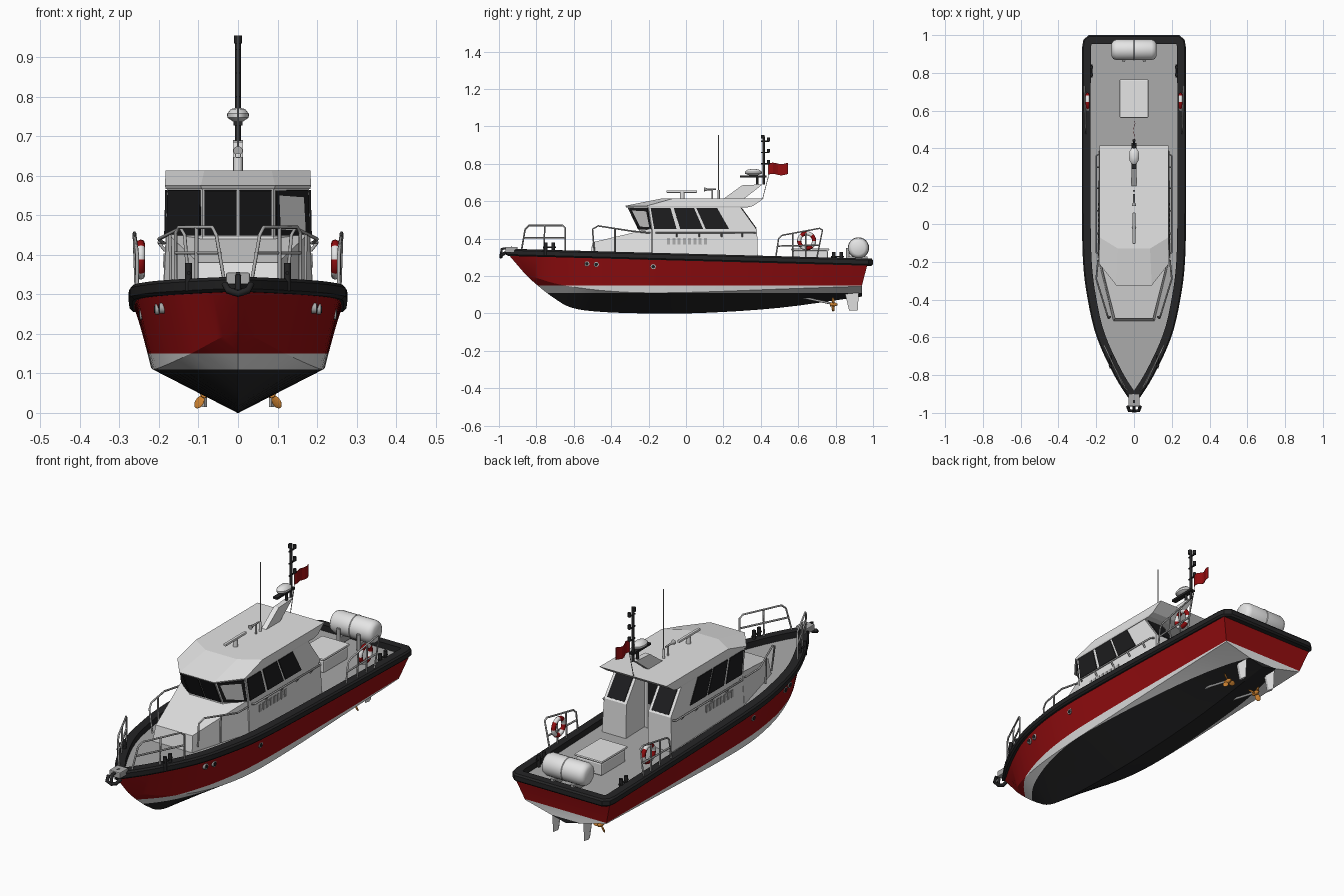
import bpy, bmesh, math
from mathutils import Vector, Matrix

if "Cube" in bpy.data.objects:
    bpy.data.objects.remove(bpy.data.objects["Cube"])


def material(name, r, g, b):
    m = bpy.data.materials.new(name)
    m.use_nodes = True
    m.diffuse_color = (r, g, b, 1)
    m.node_tree.nodes["Principled BSDF"].inputs["Base Color"].default_value = (r, g, b, 1)
    return m


RED = material("hull red", .3, .004, .005)
WHITE = material("white paint", .78, .78, .78)
BLACK = material("black rubber", .018, .018, .019)
DECK = material("deck grey", .4, .4, .4)
GLASS = material("dark glass", .012, .012, .013)
STEEL = material("steel", .4, .4, .4)
BRONZE = material("bronze", .6, .22, .03)


def finish(name, bm, mats, smooth=None):
    bmesh.ops.recalc_face_normals(bm, faces=bm.faces)
    me = bpy.data.meshes.new(name)
    bm.to_mesh(me)
    bm.free()
    ob = bpy.data.objects.new(name, me)
    bpy.context.collection.objects.link(ob)
    for m in mats:
        me.materials.append(m)
    if smooth:
        bpy.ops.object.select_all(action='DESELECT')
        ob.select_set(True)
        bpy.context.view_layer.objects.active = ob
        bpy.ops.object.shade_smooth_by_angle(angle=math.radians(smooth))
    return ob


def loft(name, rings, mat, smooth=None):
    """Skin closed rings of equal length and cap both ends."""
    bm = bmesh.new()
    rows = [[bm.verts.new(p) for p in ring] for ring in rings]
    n = len(rows[0])
    for a, b in zip(rows, rows[1:]):
        for i in range(n):
            j = (i + 1) % n
            bm.faces.new((a[i], a[j], b[j], b[i]))
    bm.faces.new(rows[0])
    bm.faces.new(rows[-1])
    return finish(name, bm, [mat], smooth)


def box(name, lo, hi, mat, bevel=0):
    (x, y, z), (X, Y, Z) = lo, hi
    ob = loft(name, [[(x, y, h), (X, y, h), (X, Y, h), (x, Y, h)] for h in (z, Z)], mat)
    if bevel:
        mod = ob.modifiers.new("soft edges", 'BEVEL')
        mod.width, mod.segments = bevel, 2
    return ob


def lathe(name, start, axis, profile, mat, sides=16):
    """Turn (distance, radius) pairs around an axis."""
    d = Vector(axis).normalized()
    q = d.to_track_quat('Z', 'Y')
    rings = []
    for h, r in profile:
        rings.append([Vector(start) + q @ Vector((r * math.cos(i * math.tau / sides),
                      r * math.sin(i * math.tau / sides), h)) for i in range(sides)])
    return loft(name, rings, mat, 40)


def rod(name, a, b, r, mat, sides=10):
    d = Vector(b) - Vector(a)
    return lathe(name, a, d, [(0, r), (d.length, r)], mat, sides)


def pipe(name, pts, r=.0045, mat=STEEL):
    cu = bpy.data.curves.new(name, 'CURVE')
    cu.dimensions, cu.bevel_depth, cu.bevel_resolution = '3D', r, 1
    cu.use_fill_caps = True
    sp = cu.splines.new('POLY')
    sp.points.add(len(pts) - 1)
    for p, co in zip(sp.points, pts):
        p.co = (*co, 1)
    ob = bpy.data.objects.new(name, cu)
    cu.materials.append(mat)
    bpy.context.collection.objects.link(ob)


def spline(pts, n=4):
    """Catmull-Rom curve through the points."""
    p = [Vector(v) for v in pts]
    p = [2 * p[0] - p[1]] + p + [2 * p[-1] - p[-2]]
    out = []
    for a, b, c, d in zip(p, p[1:], p[2:], p[3:]):
        for k in range(n):
            t = k / n
            out.append(.5 * (2 * b + (c - a) * t + (2 * a - 5 * b + 4 * c - d) * t * t
                             + (3 * b - a - 3 * c + d) * t ** 3))
    return out + [p[-2]]


def both(half):
    return half + [(-x, *r) for x, *r in reversed(half)]


def rail_top(y):
    return .345 - .027 * (y + .95)


# Hull: sheer, chine and keel lines skinned, then cut at the paint lines
sheer = [(x, y, rail_top(y) - .03) for x, y in [(0, -.95), (.085, -.8), (.135, -.7), (.178, -.6),
         (.228, -.42), (.255, -.2), (.262, .1), (.264, .5), (.262, .97)]]
chine = [(0, -.86, .21), (.05, -.79, .187), (.1, -.7, .16), (.145, -.58, .138), (.185, -.42, .12),
         (.212, -.2, .11), (.22, .1, .115), (.222, .5, .13), (.222, .94, .145)]
keel = [(0, y, z) for y, z in [(-.86, .21), (-.8, .155), (-.71, .085), (-.61, .03), (-.45, .008),
        (-.2, 0), (.1, .003), (.5, .03), (.94, .09)]]
flip = Matrix.Diagonal((-1, 1, 1))
bm = bmesh.new()
rows = [[bm.verts.new(p) for p in (flip @ s, flip @ c, k, c, s)]
        for s, c, k in zip(spline(sheer), spline(chine), spline(keel))]
for a, b in zip(rows, rows[1:]):
    for i in range(4):
        bm.faces.new((a[i], a[i + 1], b[i + 1], b[i]))
bm.faces.new(rows[-1])
deck = bm.faces.new([r[0] for r in rows] + [r[4] for r in reversed(rows[1:])])
deck.material_index = 3
bmesh.ops.remove_doubles(bm, verts=bm.verts, dist=.0005)
for z in (.11, .15):
    bmesh.ops.bisect_plane(bm, geom=bm.verts[:] + bm.edges[:] + bm.faces[:],
                           plane_co=(0, 0, z), plane_no=(0, 0, 1))
for f in bm.faces:
    z = f.calc_center_median().z
    if f.material_index != 3:
        f.material_index = 2 if z < .11 else 1 if z < .15 else 0
finish("hull", bm, [RED, WHITE, BLACK, DECK], 25)

# Rubber rail around the deck edge, mitred inwards
edge = spline([(0, -.965), (.1, -.81), (.197, -.6), (.245, -.4), (.27, -.2), (.276, .1), (.276, .5), (.274, .94)])
edge = [tuple(p) for p in edge] + [(.268, .975), (.24, 1)]
loop = [Vector(p) for p in edge + [(-x, y) for x, y in reversed(edge[1:])]]
bm = bmesh.new()
rows = []
for i, p in enumerate(loop):
    d1, d2 = (p - loop[i - 1]).normalized(), (loop[(i + 1) % len(loop)] - p).normalized()
    n1, n2 = Vector((-d1.y, d1.x)), Vector((-d2.y, d2.x))
    m = (n1 + n2) / (1 + n1.dot(n2))
    rows.append([bm.verts.new((*(p + m * w), rail_top(p.y) + h)) for w, h in
                 ((.007, 0), (0, -.008), (0, -.03), (.008, -.038), (.046, -.038), (.046, 0))])
for a, b in zip(rows, rows[1:] + rows[:1]):
    for i in range(6):
        bm.faces.new((a[i - 1], a[i], b[i], b[i - 1]))
finish("rubbing_rail", bm, [BLACK], 30)


# Deckhouse with a recessed aft doorway
def house_ring(x, aft, shoulder, nose, z, nx=.09, door=.24):
    return both([(.06, door, z), (.06, aft, z), (x, aft, z), (x, shoulder, z), (nx, nose, z)])


base = house_ring(.192, .385, -.18, -.25, .27)
sill = house_ring(.183, .38, -.18, -.25, .445)
head = house_ring(.18, .29, -.2, -.31, .57)
loft("deckhouse", [base, sill, head], WHITE)
loft("roof", [both([(x, a, z), (x, s, z), (nx, n, z)]) for x, a, s, nx, n, z in
     ((.183, .33, -.205, .092, -.32, .567), (.185, .36, -.21, .094, -.325, .575),
      (.183, .415, -.07, .085, -.13, .614))], WHITE)
loft("forward_trunk", [both([(.19, -.185, .28), (.11, -.515, .29)]),
                       both([(.18, -.185, .455), (.1, -.5, .38)])], WHITE)


def pane(name, q, u0, u1, v0, v1, mat=GLASS, t=.004):
    """Thin plate on part of a wall quad (bottom a-b, top d-c)."""
    a, b, c, d = map(Vector, q)
    n = (b - a).cross(d - a).normalized() * t
    pts = [a.lerp(b, u).lerp(d.lerp(c, u), v) for u, v in ((u0, v0), (u1, v0), (u1, v1), (u0, v1))]
    loft(name, [[p - n for p in pts], [p + n for p in pts]], mat)


def wall(lower, upper, i, j):
    return lower[i], lower[j], upper[j], upper[i]


front = wall(sill, head, 5, 4)
for u in (.03, .52):
    pane("front_window", front, u, u + .45, .04, .95)
pane("aft_door", wall(base, head, 0, 9), .12, .88, .04, .93, STEEL)
pane("door_glass", wall(base, head, 0, 9), .2, .8, .45, .88, GLASS, .006)
for i, j, k, m in ((4, 3, 2, 1), (5, 6, 7, 8)):
    pane("corner_window", wall(sill, head, i, j), .05, .96, .04, .95)
    side = wall(sill, head, j, k)
    for u0, u1 in ((.02, .235), (.27, .49), (.515, .74)):
        pane("side_window", side, u0, u1, .04, .95)
    pane("aft_window", wall(sill, head, k, m), .12, .88, .06, .93)
    for n in range(8):
        u = .14 + n * .05
        pane("vent_slat", wall(base, sill, j, k), u, u + .03, .56, .76, STEEL, .003)

# Fittings repeated on both sides
for s in (1, -1):
    def at(*pts):
        return [(s * x, y, z) for x, y, z in pts]

    pipe("house_handrail", at((.186, -.16, .43), (.2, -.15, .432), (.2, .36, .43), (.186, .37, .43)))
    for y in (-.05, .07, .19, .3):
        pipe("handrail_bracket", at((.184, y, .41), (.2, y, .43)))
    pipe("trunk_rail", at((.125, -.49, .33), (.135, -.5, .45), (.145, -.47, .468), (.2, -.29, .44), (.19, -.19, .43)))
    pipe("trunk_rail_post", at((.17, -.38, .32), (.172, -.38, .452)))
    # Bow rail
    pipe("bow_rail", at((.035, -.88, .335), (.055, -.86, .45), (.065, -.84, .47), (.15, -.66, .47),
                        (.158, -.645, .455), (.158, -.645, .33)))
    pipe("bow_rail_middle", at((.045, -.87, .405), (.158, -.645, .405)))
    pipe("bow_rail_post", at((.105, -.76, .33), (.105, -.755, .47)))
    # Aft rail with lifebuoy
    pipe("aft_rail", at((.255, .48, .3), (.255, .495, .4), (.257, .515, .418), (.262, .715, .455),
                        (.262, .73, .445), (.257, .7, .3)))
    pipe("aft_rail_middle", at((.255, .49, .36), (.258, .71, .365)))
    for y in (.57, .64):
        pipe("aft_rail_post", at((.255, y, .3), (.258, y, .43)))
    bpy.ops.mesh.primitive_torus_add(major_segments=32, minor_segments=8, major_radius=.04, minor_radius=.011,
                                     location=(s * .246, .645, .388), rotation=(0, math.pi / 2, 0))
    ring = bpy.context.object
    ring.name = "lifebuoy"
    ring.data.materials.append(RED)
    ring.data.materials.append(WHITE)
    for f in ring.data.polygons:
        f.use_smooth = True
        f.material_index = int(math.degrees(math.atan2(f.center.y, f.center.x)) % 90 > 45)
    # Bollards
    for name, x, y, h in (("bow_bollard", .125, -.73, .045), ("aft_bollard", .225, .81, .035)):
        z = rail_top(y) - .03
        for dy in (-.02, .02):
            rod(name, (s * x, y + dy, z), (s * x, y + dy, z + h + .025), .009, BLACK)
        pipe(name + "_bar", at((x, y - .035, z + h), (x, y + .035, z + h)), .005, BLACK)
    # Portholes
    for x, y, z in ((.196, -.53, .265), (.207, -.48, .262), (.246, -.175, .25)):
        rod("porthole_rim", (s * (x - .02), y, z), (s * (x + .003), y, z), .014, STEEL, 14)
        rod("porthole_glass", (s * (x - .02), y, z), (s * (x + .005), y, z), .009, GLASS, 14)
    # Shaft, propeller and rudder
    rod("propeller_shaft", (s * .085, .6, .09), (s * .085, .8, .048), .006, STEEL)
    lathe("propeller_hub", (s * .085, .77, .048), (0, 1, 0), [(0, .01), (.025, .011), (.04, .004)], BRONZE, 12)
    for k in range(3):
        bpy.ops.mesh.primitive_uv_sphere_add(segments=12, ring_count=8, radius=1)
        blade = bpy.context.object
        blade.name = "propeller_blade"
        blade.data.materials.append(BRONZE)
        blade.matrix_world = (Matrix.Translation((s * .085, .787, .048)) @ Matrix.Rotation(k * math.tau / 3 + s * .5, 4, 'Y')
                              @ Matrix.Translation((0, 0, .024)) @ Matrix.Rotation(.6, 4, 'Z')
                              @ Matrix.Diagonal((.013, .004, .018, 1)))
    loft("rudder", [[(s * .085 + dx, y, z) for dx, y in ((0, a), (.007, a + .02), (0, b), (-.007, a + .02))]
                    for a, b, z in ((.872, .918, .015), (.845, .925, .13))], WHITE)

# Deck equipment aft
box("deck_hatch", (-.07, .57, .27), (.07, .76, .335), WHITE, .008)
box("deck_hatch_lid", (-.076, .562, .335), (.076, .766, .347), WHITE, .005)
lathe("liferaft_canister", (-.118, .922, .35), (1, 0, 0), [(0, .035), (.008, .048), (.025, .055), (.116, .055),
      (.118, .057), (.12, .055), (.211, .055), (.228, .048), (.236, .035)], WHITE, 24)
for x in (-.055, .055):
    box("raft_cradle", (x - .008, .87, .27), (x + .008, .97, .305), STEEL)
    rod("raft_cradle_post", (x, .865, .27), (x, .865, .35), .009, STEEL)

# Anchor and bow roller
box("bow_roller", (-.03, -.965, .325), (.03, -.9, .355), STEEL, .004)
pipe("anchor_shank", [(0, -.93, .35), (0, -.985, .345), (0, -.99, .31)], .008, BLACK)
pipe("anchor_flukes", [(-.033, -.965, .325), (-.025, -.988, .31), (0, -.99, .302), (.025, -.988, .31),
                       (.033, -.965, .325)], .009, BLACK)

# Roof gear: mast arm, radar, pole lights, aerial, horn
loft("mast_arm", [[(x, y, z) for y, z in ((.19, .605), (.3, .685), (.41, .69), (.3, .605))]
                  for x in (-.013, .013)], WHITE)
rod("mast_step", (0, .38, .68), (0, .38, .735), .007, BLACK)
box("mast_platform", (-.012, .29, .727), (.012, .43, .737), BLACK)
lathe("radar_dome", (0, .36, .737), (0, 0, 1), [(0, .02), (.01, .045), (.02, .046), (.032, .03), (.035, .01)], WHITE, 20
      ).scale.x = .6
rod("mast_pole", (0, .415, .69), (0, .415, .945), .007, BLACK)
for z in (.8, .86, .92):
    pipe("light_arm", [(0, .4, z), (0, .445, z)], .004, BLACK)
    rod("mast_light", (0, .442, z), (0, .442, z + .02), .008, BLACK)
rod("mast_top_light", (0, .41, .935), (0, .41, .955), .01, BLACK)
pipe("flag_line", [(0, .41, .615), (0, .44, .73), (0, .44, .81)], .002)
flag = [(.006 * math.sin(i * 1.1), .44 + i * .0132, .004 * math.sin(i * .9)) for i in range(9)]
loft("flag", [[(x + e, y, z + h) for e, h in ((-.001, .742), (.001, .742), (.001, .802), (-.001, .802))]
              for x, y, z in flag], RED)
rod("aerial", (0, .175, .61), (0, .175, .955), .003, STEEL, 6)
rod("aerial_base", (0, .175, .61), (0, .175, .66), .006, WHITE)
rod("scanner_post", (0, -.02, .61), (0, -.02, .648), .012, WHITE)
box("scanner_bar", (-.007, -.105, .645), (.007, .06, .657), WHITE, .003)
lathe("horn", (0, .095, .663), (0, 1, 0), [(0, .012), (.02, .005), (.065, .004)], STEEL, 12)
rod("horn_post", (0, .14, .61), (0, .14, .663), .005, STEEL)
